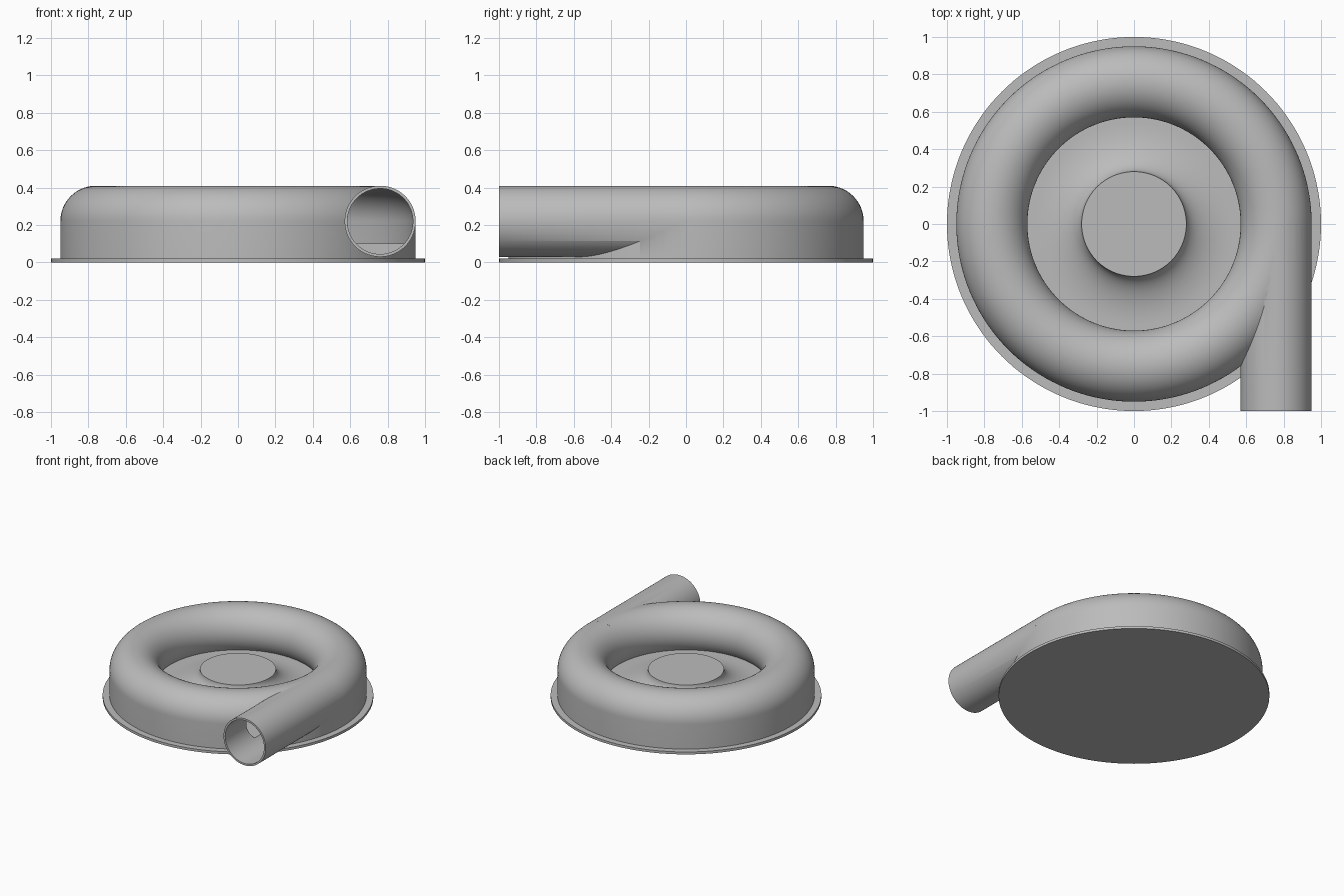
import bpy, bmesh
from math import sin, cos, pi, radians, asin
from mathutils import Matrix, Vector

if "Cube" in bpy.data.objects:
    bpy.data.objects.remove(bpy.data.objects["Cube"], do_unlink=True)

RING, MID, TUBE, WALL, FLOOR = 0.76, 0.22, 0.19, 0.015, 0.10

grey = bpy.data.materials.new("plain_grey")
grey.use_nodes = True
colour = (0.5, 0.5, 0.5, 1)
grey.diffuse_color = colour
grey.node_tree.nodes["Principled BSDF"].inputs["Base Color"].default_value = colour


def make_object(name, bm):
    bmesh.ops.remove_doubles(bm, verts=bm.verts, dist=1e-5)
    bmesh.ops.recalc_face_normals(bm, faces=bm.faces)
    mesh = bpy.data.meshes.new(name)
    bm.to_mesh(mesh)
    bm.free()
    mesh.materials.append(grey)
    obj = bpy.data.objects.new(name, mesh)
    bpy.context.collection.objects.link(obj)
    return obj


def lathe(name, profile, steps=144):
    """Turn a closed (radius, height) profile around the z axis."""
    bm = bmesh.new()
    verts = [bm.verts.new((r, 0, z)) for r, z in profile]
    edges = [bm.edges.new((a, b)) for a, b in zip(verts, verts[1:] + verts[:1])
             if a.co.xy.length > 0 or b.co.xy.length > 0]
    bmesh.ops.spin(bm, geom=verts + edges, cent=(0, 0, 0), axis=(0, 0, 1),
                   angle=2 * pi, steps=steps, use_merge=False)
    return make_object(name, bm)


def rod(name, radius, front, back):
    """Round bar running along y at the outlet position."""
    bm = bmesh.new()
    place = Matrix.Translation((RING, (front + back) / 2, MID)) @ Matrix.Rotation(pi / 2, 4, 'X')
    bmesh.ops.create_cone(bm, cap_ends=True, segments=96, radius1=radius,
                          radius2=radius, depth=back - front, matrix=place)
    return make_object(name, bm)


def tube_arc(radius, count=40):
    """Tube section from the outer side, over the top, down to the floor."""
    end = pi + asin((MID - FLOOR) / radius)
    angles = [end * i / count for i in range(count + 1)]
    return [(RING + radius * cos(a), MID + radius * sin(a)) for a in angles]


def combine(target, other, operation):
    mod = target.modifiers.new(operation.title(), 'BOOLEAN')
    mod.operation, mod.object, mod.solver = operation, other, 'EXACT'
    bpy.context.view_layer.objects.active = target
    bpy.ops.object.modifier_apply(modifier=mod.name)
    bpy.data.objects.remove(other, do_unlink=True)


# Scroll housing with its concave central hub
hub_flare = [(0.54 - 0.26 * sin(a), 0.23 - 0.13 * cos(a))
             for a in (pi / 2 * i / 14 for i in range(15))]
housing = lathe("scroll_housing", [(0, 0.015), (0.95, 0.015)] + tube_arc(TUBE)
                + hub_flare + [(0, 0.23)])

# Outlet pipe, then the hollow chamber and bore
combine(housing, rod("outlet_pipe", TUBE, -1, 0), 'UNION')
chamber = lathe("chamber_cutter", [(RING + TUBE - WALL, FLOOR)] + tube_arc(TUBE - WALL))
combine(housing, chamber, 'DIFFERENCE')
combine(housing, rod("bore_cutter", TUBE - WALL, -1.1, 0), 'DIFFERENCE')

# Round back plate
plate = lathe("back_plate", [(0, 0), (1, 0), (1, 0.02), (0, 0.02)])

for obj in (housing, plate):
    bpy.ops.object.select_all(action='DESELECT')
    obj.select_set(True)
    bpy.context.view_layer.objects.active = obj
    bpy.ops.object.shade_smooth_by_angle(angle=radians(35))
